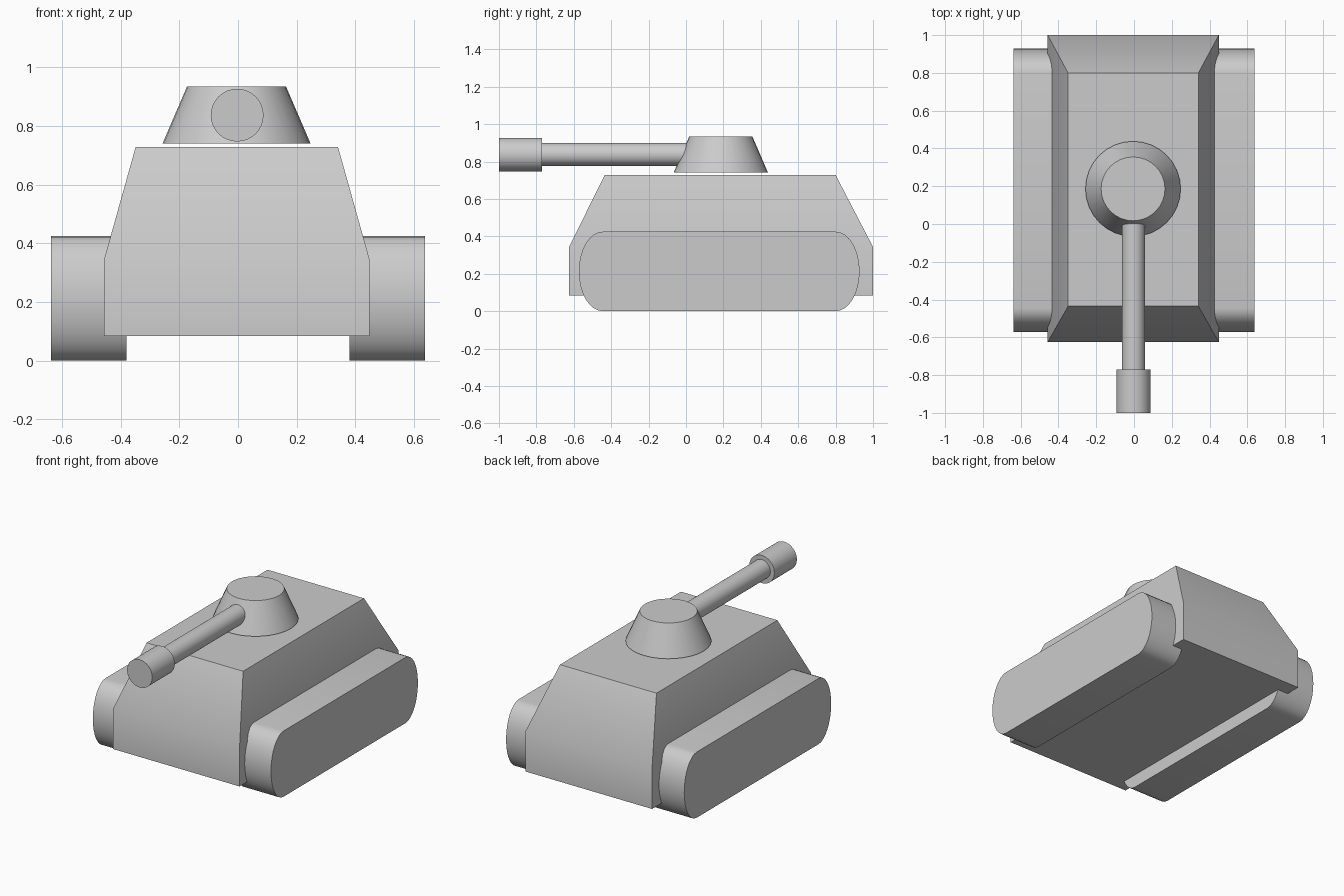
import bpy, bmesh, math
from mathutils import Matrix, Vector

if "Cube" in bpy.data.objects:
    bpy.data.objects.remove(bpy.data.objects["Cube"])


def finish(name, bm):
    bmesh.ops.recalc_face_normals(bm, faces=bm.faces)
    mesh = bpy.data.meshes.new(name)
    bm.to_mesh(mesh)
    bm.free()
    ob = bpy.data.objects.new(name, mesh)
    bpy.context.collection.objects.link(ob)
    bpy.ops.object.select_all(action='DESELECT')
    ob.select_set(True)
    bpy.context.view_layer.objects.active = ob
    bpy.ops.object.shade_smooth_by_angle(angle=math.radians(30))
    return ob


def loft(name, rings):
    """Closed solid through rings of equal point count."""
    bm = bmesh.new()
    loops = [[bm.verts.new(p) for p in ring] for ring in rings]
    n = len(loops[0])
    for a, b in zip(loops, loops[1:]):
        for i in range(n):
            j = (i + 1) % n
            bm.faces.new((a[i], a[j], b[j], b[i]))
    bm.faces.new(loops[0])
    bm.faces.new(loops[-1])
    return finish(name, bm)


def cone(name, r1, r2, depth, centre, rot=Matrix()):
    bm = bmesh.new()
    bmesh.ops.create_cone(bm, cap_ends=True, segments=32, radius1=r1, radius2=r2,
                          depth=depth, matrix=Matrix.Translation(Vector(centre)) @ rot)
    return finish(name, bm)


# hull: straight lower walls, sloped upper walls
def rect(hw, y0, y1, z, cx=-0.004):
    return [(cx - hw, y0, z), (cx + hw, y0, z), (cx + hw, y1, z), (cx - hw, y1, z)]


loft("hull", [rect(0.453, -0.625, 1.0, 0.085),
              rect(0.453, -0.625, 1.0, 0.343),
              rect(0.345, -0.435, 0.80, 0.728)])

# tracks: flat runs with elliptical ends
profile = []
for yc, start in ((0.80, -90), (-0.445, 90)):
    for i in range(17):
        a = math.radians(start + 180 * i / 16)
        profile.append((yc + 0.128 * math.cos(a), 0.2125 + 0.2125 * math.sin(a)))
for side, s in (("left", -1), ("right", 1)):
    loft(side + "_track", [[(s * x, y, z) for y, z in profile] for x in (0.38, 0.637)])

# turret
cone("turret", 0.252, 0.169, 0.193, (-0.005, 0.186, 0.8375))

# gun barrel and muzzle, lying along y
lie = Matrix.Rotation(math.radians(90), 4, 'X')
cone("gun_barrel", 0.0615, 0.0615, 0.80, (-0.003, -0.37, 0.838), lie)
cone("muzzle", 0.09, 0.09, 0.23, (-0.003, -0.885, 0.837), lie)
